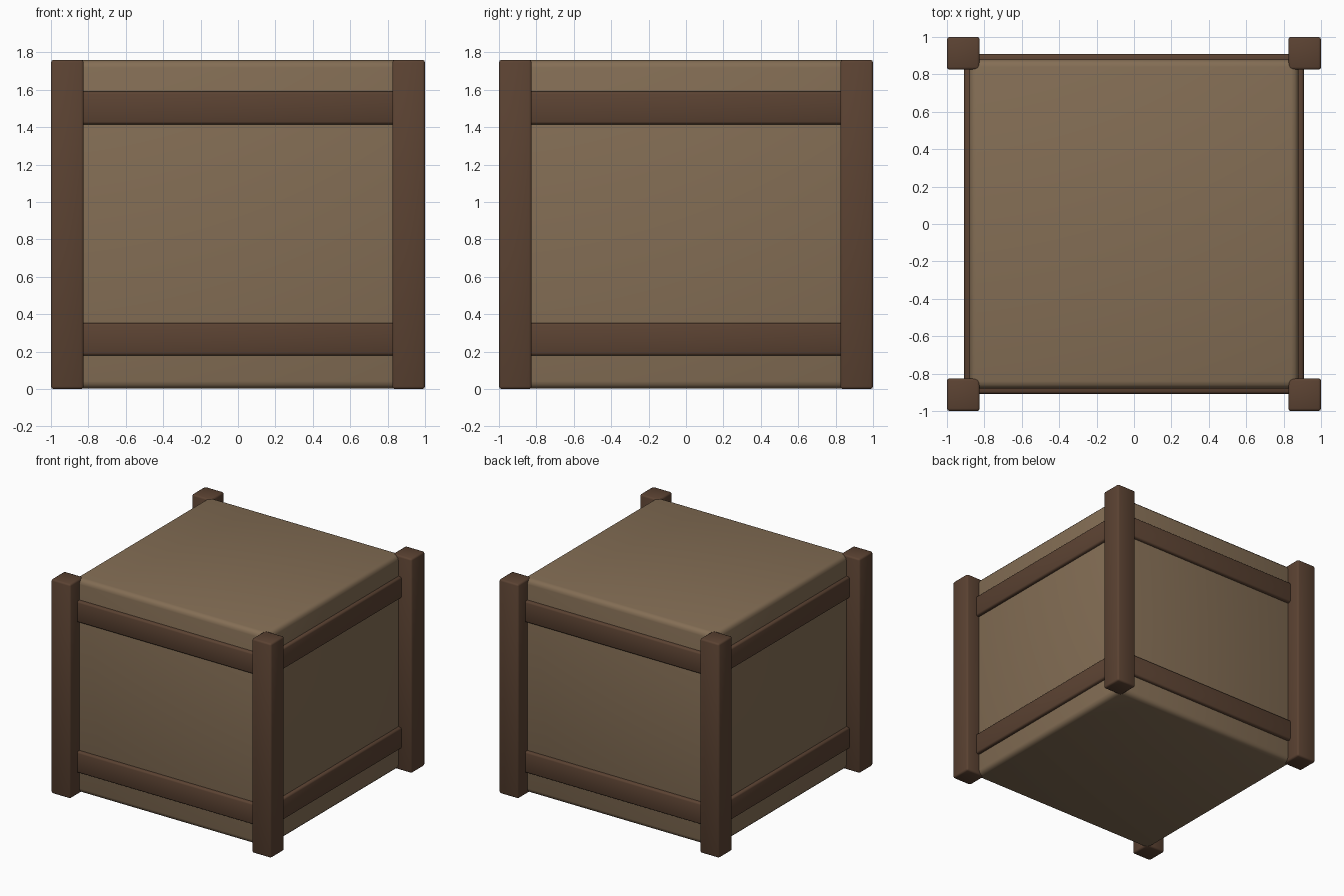
import bpy
import math

if "Cube" in bpy.data.objects:
    bpy.data.objects.remove(bpy.data.objects["Cube"])


def material(name, rgb):
    m = bpy.data.materials.new(name)
    m.diffuse_color = (*rgb, 1)
    m.use_nodes = True
    m.node_tree.nodes["Principled BSDF"].inputs["Base Color"].default_value = m.diffuse_color
    return m


DARK = material("dark_wood", (0.105, 0.055, 0.032))
PALE = material("pale_wood", (0.23, 0.155, 0.09))


def box(name, size, centre, mat, bevel, segments):
    """Rounded-edge box given by full size and centre."""
    bpy.ops.mesh.primitive_cube_add(size=1, location=centre)
    o = bpy.context.object
    o.name = name
    o.scale = size
    bpy.ops.object.transform_apply(location=False, rotation=False, scale=True)
    b = o.modifiers.new("bevel", 'BEVEL')
    b.width = bevel
    b.segments = segments
    bpy.ops.object.modifier_apply(modifier=b.name)
    o.data.materials.append(mat)
    bpy.ops.object.shade_smooth_by_angle(angle=math.radians(50))
    return o


H = 1.76      # crate height
W = 0.175     # timber width
P = 1 - W / 2  # post centre

# Inner crate body
box("crate_body", (1.76, 1.76, H - 0.004), (0, 0, H / 2), PALE, 0.04, 3)

# Corner posts
for x, sx in ((-1, "left"), (1, "right")):
    for y, sy in ((-1, "front"), (1, "back")):
        box(f"{sy}_{sx}_post", (W, W, H), (x * P, y * P, H / 2), DARK, 0.014, 2)

# Horizontal rails between the posts, upper and lower on all four sides
R = 0.908 - W / 2
for z, level in ((0.267, "lower"), (1.503, "upper")):
    for s, fb, lr in ((-1, "front", "left"), (1, "back", "right")):
        box(f"{level}_{fb}_rail", (1.76, W, W), (0, s * R, z), DARK, 0.014, 2)
        box(f"{level}_{lr}_rail", (W, 1.76, W), (s * R, 0, z), DARK, 0.014, 2)
